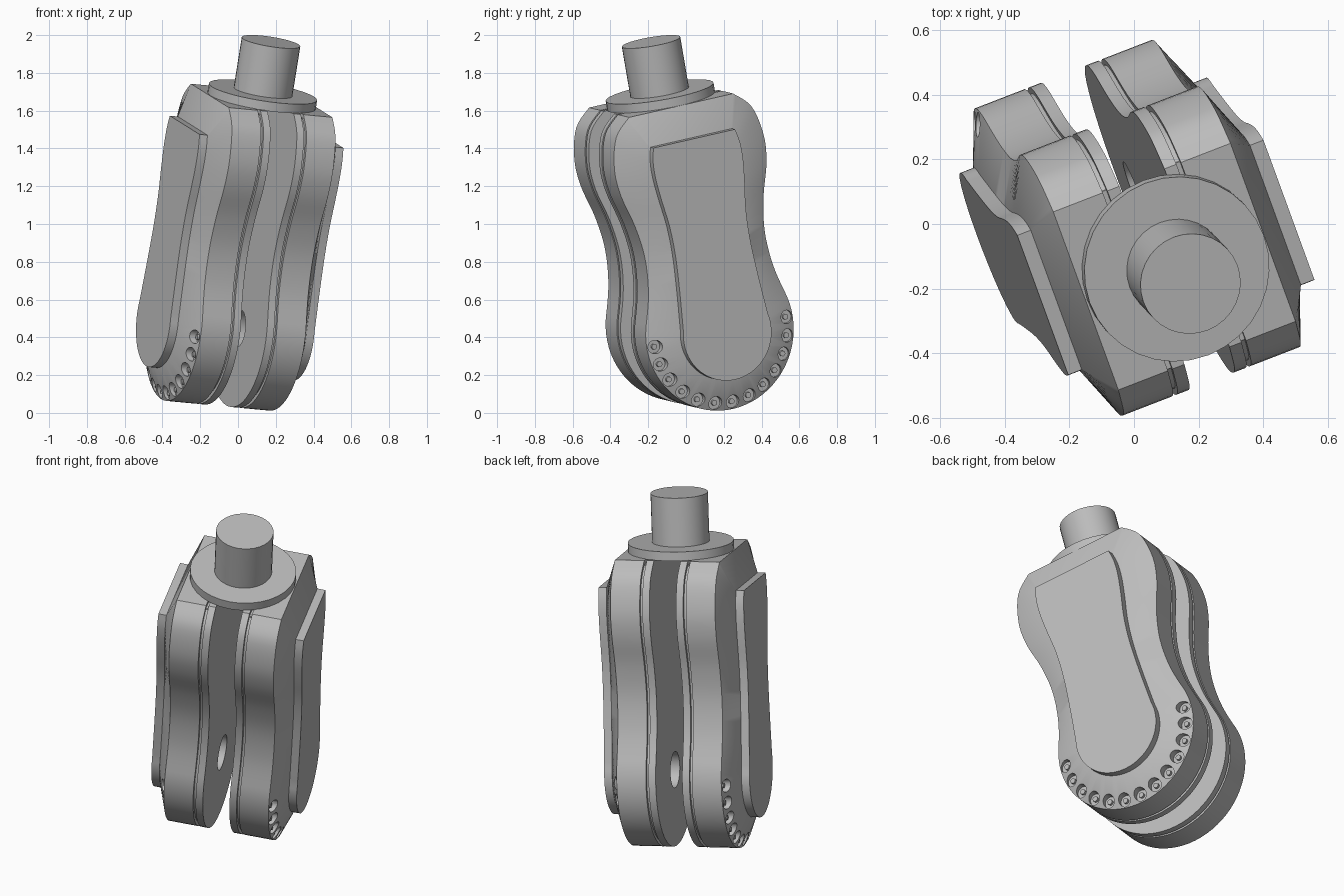
import bpy, bmesh, math
from mathutils import Matrix, Vector

cube = bpy.data.objects.get("Cube")
if cube:
    bpy.data.objects.remove(cube, do_unlink=True)

# One grey metal for everything
metal = bpy.data.materials.new("grey_metal")
metal.use_nodes = True
GREY = (0.5, 0.5, 0.5, 1)
metal.diffuse_color = GREY
metal.node_tree.nodes["Principled BSDF"].inputs["Base Color"].default_value = GREY

# Tilted frame: w runs up the shaft, u across the prongs, v through the depth
w_axis = Vector((0.156, -0.166, 0.974)).normalized()
u_axis = Vector((0.93, 0.36, -0.088))
u_axis = (u_axis - w_axis * u_axis.dot(w_axis)).normalized()
v_axis = w_axis.cross(u_axis)
FRAME = Matrix((u_axis, v_axis, w_axis)).transposed().to_4x4()
FRAME.translation = (0.175, -0.185, 1.965)

PIVOT = -1.55      # height of the lower round along the shaft axis


def finish(name, bm):
    bmesh.ops.recalc_face_normals(bm, faces=bm.faces)
    mesh = bpy.data.meshes.new(name)
    bm.to_mesh(mesh)
    bm.free()
    mesh.transform(FRAME)
    mesh.materials.append(metal)
    obj = bpy.data.objects.new(name, mesh)
    bpy.context.collection.objects.link(obj)
    return obj


def smooth(obj):
    bpy.ops.object.select_all(action='DESELECT')
    obj.select_set(True)
    bpy.context.view_layer.objects.active = obj
    bpy.ops.object.shade_smooth_by_angle(angle=math.radians(28))


def add_cylinder(bm, radius, lo, hi, centre=(0, 0), along_u=False, sides=32):
    """Cylinder along w at (u, v), or along u at (v, w)."""
    mid = (lo + hi) / 2
    if along_u:
        m = Matrix.Translation((mid, *centre)) @ Matrix.Rotation(math.pi / 2, 4, 'Y')
    else:
        m = Matrix.Translation((*centre, mid))
    bmesh.ops.create_cone(bm, cap_ends=True, segments=sides, radius1=radius,
                          radius2=radius, depth=abs(hi - lo), matrix=m)


def waisted_outline(points, radius, steps=5, arc_steps=20):
    """Closed symmetric outline: curved flanks running into a round lower end."""
    pts = [Vector(p) for p in points]
    half = []
    for i in range(len(pts) - 1):
        a, b = pts[max(i - 1, 0)], pts[i]
        c, d = pts[i + 1], pts[min(i + 2, len(pts) - 1)]
        for s in range(steps):
            t = s / steps
            half.append(0.5 * (2 * b + (c - a) * t + (2 * a - 5 * b + 4 * c - d) * t * t
                               + (3 * b - a - 3 * c + d) * t ** 3))
    start = math.asin((pts[-1].y - PIVOT) / radius)
    for s in range(arc_steps + 1):
        ang = start - (start + math.pi / 2) * s / arc_steps
        half.append(Vector((radius * math.cos(ang), PIVOT + radius * math.sin(ang))))
    return half + [Vector((-p.x, p.y)) for p in reversed(half[:-1])]


def inset(outline, amount):
    out = []
    for i, p in enumerate(outline):
        t = (outline[(i + 1) % len(outline)] - outline[i - 1]).normalized()
        out.append(p + Vector((t.y, -t.x)) * amount)
    return out


def loft(name, sections):
    """Solid through (u, outline) sections."""
    bm = bmesh.new()
    rings = [[bm.verts.new((u, p.x, p.y)) for p in outline] for u, outline in sections]
    for r, q in zip(rings, rings[1:]):
        for i in range(len(r)):
            j = (i + 1) % len(r)
            bm.faces.new((r[i], r[j], q[j], q[i]))
    bm.faces.new(rings[0])
    bm.faces.new(rings[-1])
    return finish(name, bm)


def cut(obj, bm):
    tool = finish("cutter", bm)
    tool.hide_render = True
    mod = obj.modifiers.new("cut", 'BOOLEAN')
    mod.operation = 'DIFFERENCE'
    mod.solver = 'EXACT'
    mod.object = tool
    bpy.context.view_layer.objects.active = obj
    bpy.ops.object.modifier_apply(modifier=mod.name)
    bpy.data.objects.remove(tool, do_unlink=True)


body = waisted_outline([(.30, -.32), (.39, -.41), (.43, -.57), (.42, -.72), (.37, -.9),
                        (.345, -1.08), (.36, -1.27), (.408, -1.45)], .42)
cover = waisted_outline([(.235, -.49), (.25, -.56), (.252, -.65), (.24, -.77), (.22, -.92),
                         (.215, -1.08), (.225, -1.27), (.243, -1.49)], .25)
groove = inset(body, .02)
# Keep the groove floor orientation inward
if max(p.x for p in groove) > max(p.x for p in body):
    groove = inset(body, -.02)

bolt_spots = [(.378 * math.cos(a), PIVOT - .378 * math.sin(a))
              for a in (math.pi * i / 12 for i in range(13))]

for side, label in ((1, "left"), (-1, "right")):
    # Fork prong: inner strip, groove, main slab and tapered outer shoulder
    prong = loft(label + "_prong", [(side * u, o) for u, o in (
        (.075, body), (.115, body), (.115, groove), (.13, groove),
        (.13, body), (.295, body), (.365, cover))])

    # Axle socket in the inner face
    bm = bmesh.new()
    add_cylinder(bm, .1, side * .02, side * .22, (0, PIVOT), True)
    cut(prong, bm)

    # Counterbored bolt seats round the lower shoulder
    bm = bmesh.new()
    for spot in bolt_spots:
        add_cylinder(bm, .036, side * .285, side * .4, spot, True, 20)
    cut(prong, bm)
    smooth(prong)

    # Bolt pins
    bm = bmesh.new()
    for spot in bolt_spots:
        add_cylinder(bm, .015, side * .28, side * .3, spot, True, 12)
    smooth(finish(label + "_bolts", bm))

    # Raised cover plate
    smooth(loft(label + "_cover_plate", [(side * .36, cover), (side * .41, cover)]))

# Round flange joining the prongs
bm = bmesh.new()
add_cylinder(bm, .29, -.322, -.272)
smooth(finish("flange", bm))

# Mounting stem
bm = bmesh.new()
add_cylinder(bm, .157, -.29, 0)
smooth(finish("stem", bm))
